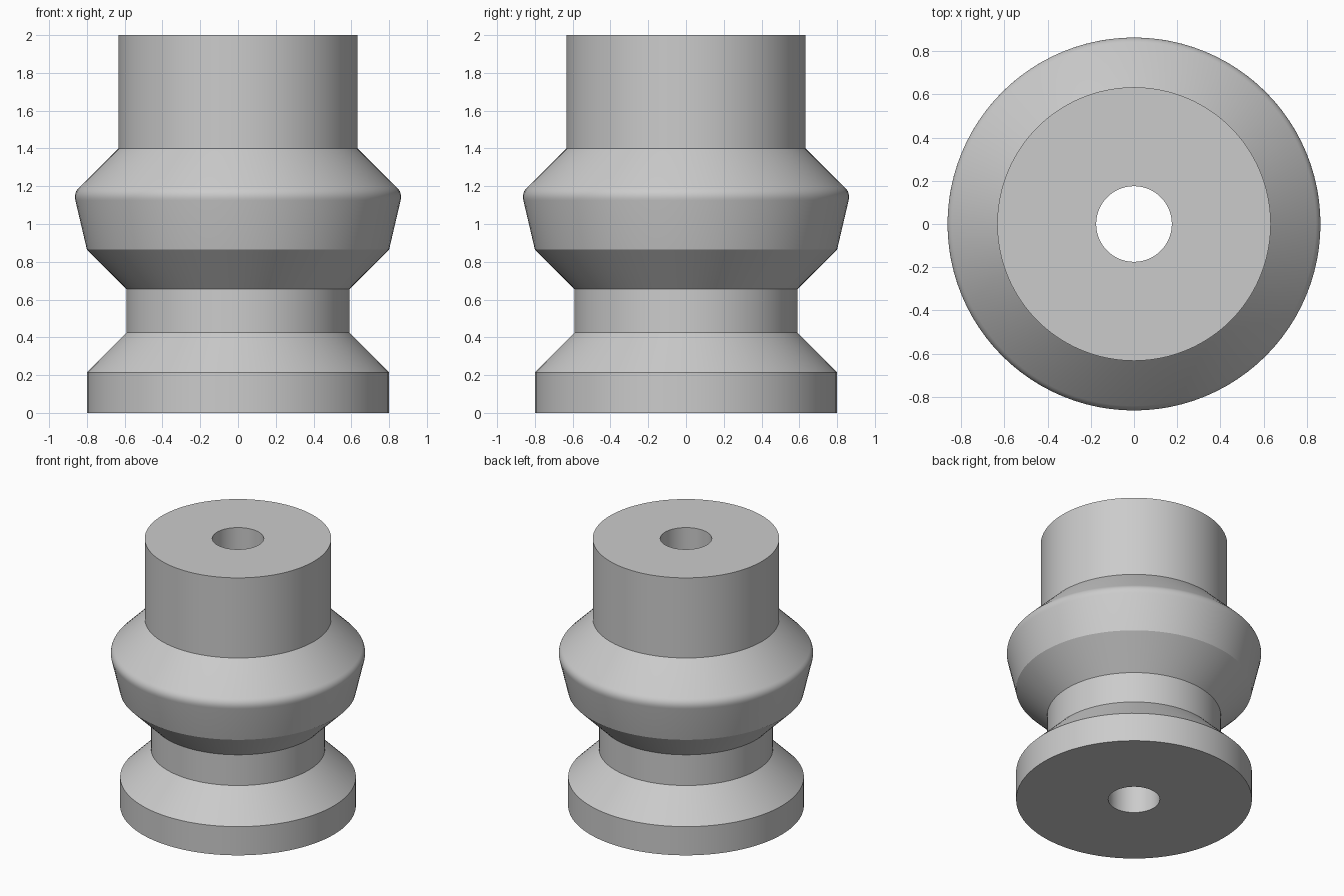
import bpy, bmesh, math
from mathutils import Vector

cube = bpy.data.objects.get("Cube")
if cube:
    bpy.data.objects.remove(cube)

SEGMENTS = 96


def rounded(start, corner, end, steps=6):
    """Points of a soft corner between two straight profile lines."""
    a, b, c = Vector(start), Vector(corner), Vector(end)
    return [tuple(a.lerp(b, i / steps).lerp(b.lerp(c, i / steps), i / steps))
            for i in range(steps + 1)]


# Closed outline as (radius, height): base, groove, rounded collar, neck, bore
profile = [(0.175, 0), (0.8, 0), (0.8, 0.215), (0.59, 0.425), (0.59, 0.655), (0.8, 0.865)]
profile += rounded((0.861, 1.125), (0.87, 1.165), (0.842, 1.193))
profile += [(0.633, 1.4), (0.633, 2), (0.175, 2)]

# Revolve the outline around the vertical axis
bm = bmesh.new()
rings = []
for s in range(SEGMENTS):
    angle = math.tau * s / SEGMENTS
    rings.append([bm.verts.new((r * math.cos(angle), r * math.sin(angle), z))
                  for r, z in profile])
for s, ring in enumerate(rings):
    following = rings[(s + 1) % SEGMENTS]
    for i in range(len(profile)):
        j = (i + 1) % len(profile)
        bm.faces.new((ring[i], following[i], following[j], ring[j]))
bmesh.ops.recalc_face_normals(bm, faces=bm.faces)

mesh = bpy.data.meshes.new("grooved_bushing")
bm.to_mesh(mesh)
bm.free()
bushing = bpy.data.objects.new("grooved_bushing", mesh)
bpy.context.collection.objects.link(bushing)

# Plain grey material
grey = bpy.data.materials.new("light_grey")
grey.use_nodes = True
colour = (0.6, 0.6, 0.6, 1)
grey.diffuse_color = colour
grey.node_tree.nodes["Principled BSDF"].inputs["Base Color"].default_value = colour
mesh.materials.append(grey)

# Smooth round surfaces with crisp rims
bpy.ops.object.select_all(action="DESELECT")
bushing.select_set(True)
bpy.context.view_layer.objects.active = bushing
bpy.ops.object.shade_smooth_by_angle(angle=math.radians(25))
